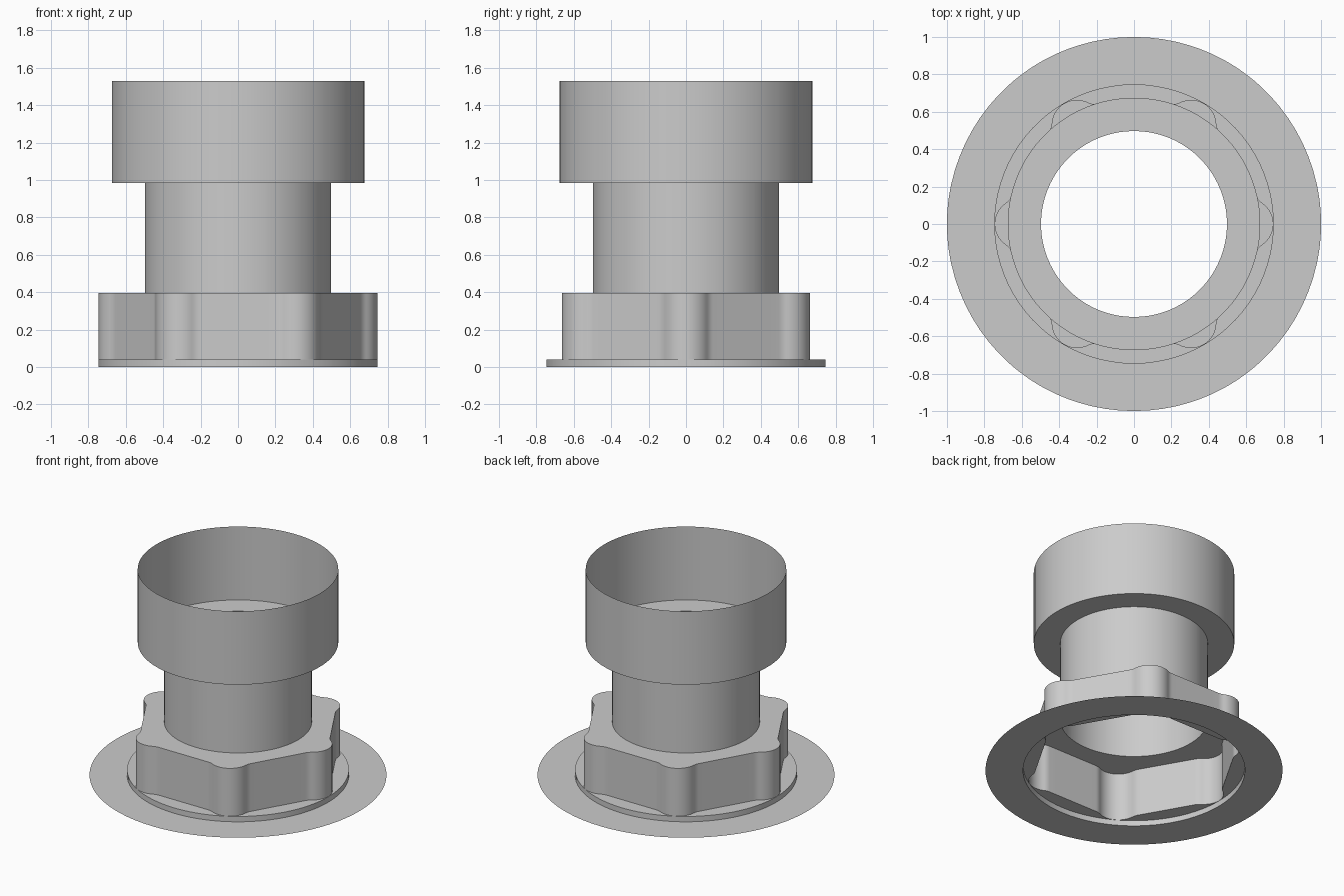
import bpy
import bmesh
from math import acos, cos, sin, pi, radians
from mathutils import Vector, Matrix

if "Cube" in bpy.data.objects:
    bpy.data.objects.remove(bpy.data.objects["Cube"])

grey = bpy.data.materials.new("plain_grey")
grey.use_nodes = True
COLOUR = (0.6, 0.6, 0.6, 1)
grey.diffuse_color = COLOUR
grey.node_tree.nodes["Principled BSDF"].inputs["Base Color"].default_value = COLOUR


def polar(r, a):
    return Vector((r * cos(a), r * sin(a)))


def lobed_hexagon(tip=0.745, lobe=0.135, fillet=0.1, apothem=0.64):
    """Hexagon with a rounded lobe on each corner, blended by hollow fillets."""
    side = pi / 6
    centre = Vector((tip - lobe, 0))
    rise = apothem + fillet - centre.x * cos(side)
    end = side + acos(rise / (lobe + fillet))
    hollow = centre + polar(lobe + fillet, end)
    half = [centre + polar(lobe, end * i / 12) for i in range(13)]
    half += [hollow - polar(fillet, end + (side - end) * i / 5) for i in range(1, 6)]
    middle = polar(apothem, side)
    half += [half[-1].lerp(middle, i / 4) for i in range(1, 5)]
    # mirror the half lobe, then repeat it round the six corners
    sector = [Vector((p.x, -p.y)) for p in reversed(half[1:-1])] + half
    return [Matrix.Rotation(k * pi / 3, 2) @ p for k in range(6) for p in sector]


OUTLINE = lobed_hexagon()


def circle(r):
    return [p.normalized() * r for p in OUTLINE]


def shell(name, *sections):
    """Thin open skin through a series of (outline, height) sections."""
    bm = bmesh.new()
    loops = [[bm.verts.new((p.x, p.y, z)) for p in pts] for pts, z in sections]
    n = len(OUTLINE)
    for low, high in zip(loops, loops[1:]):
        for i in range(n):
            j = (i + 1) % n
            bm.faces.new((low[i], low[j], high[j], high[i]))
    mesh = bpy.data.meshes.new(name)
    bm.to_mesh(mesh)
    bm.free()
    mesh.materials.append(grey)
    obj = bpy.data.objects.new(name, mesh)
    bpy.context.collection.objects.link(obj)
    bpy.ops.object.select_all(action='DESELECT')
    obj.select_set(True)
    bpy.context.view_layer.objects.active = obj
    bpy.ops.object.shade_smooth_by_angle(angle=radians(35))


# flat base ring with a low raised step
shell("base_flange", (circle(1.0), 0), (circle(0.747), 0),
      (circle(0.747), 0.04), (OUTLINE, 0.04))
# six-lobed nut with its flat top
shell("lobed_nut", (OUTLINE, 0.04), (OUTLINE, 0.395), (circle(0.497), 0.395))
# narrow tube
shell("neck_tube", (circle(0.497), 0.395), (circle(0.497), 0.985))
# wide open cup on top
shell("upper_cup", (circle(0.497), 0.985), (circle(0.675), 0.985), (circle(0.675), 1.53))
